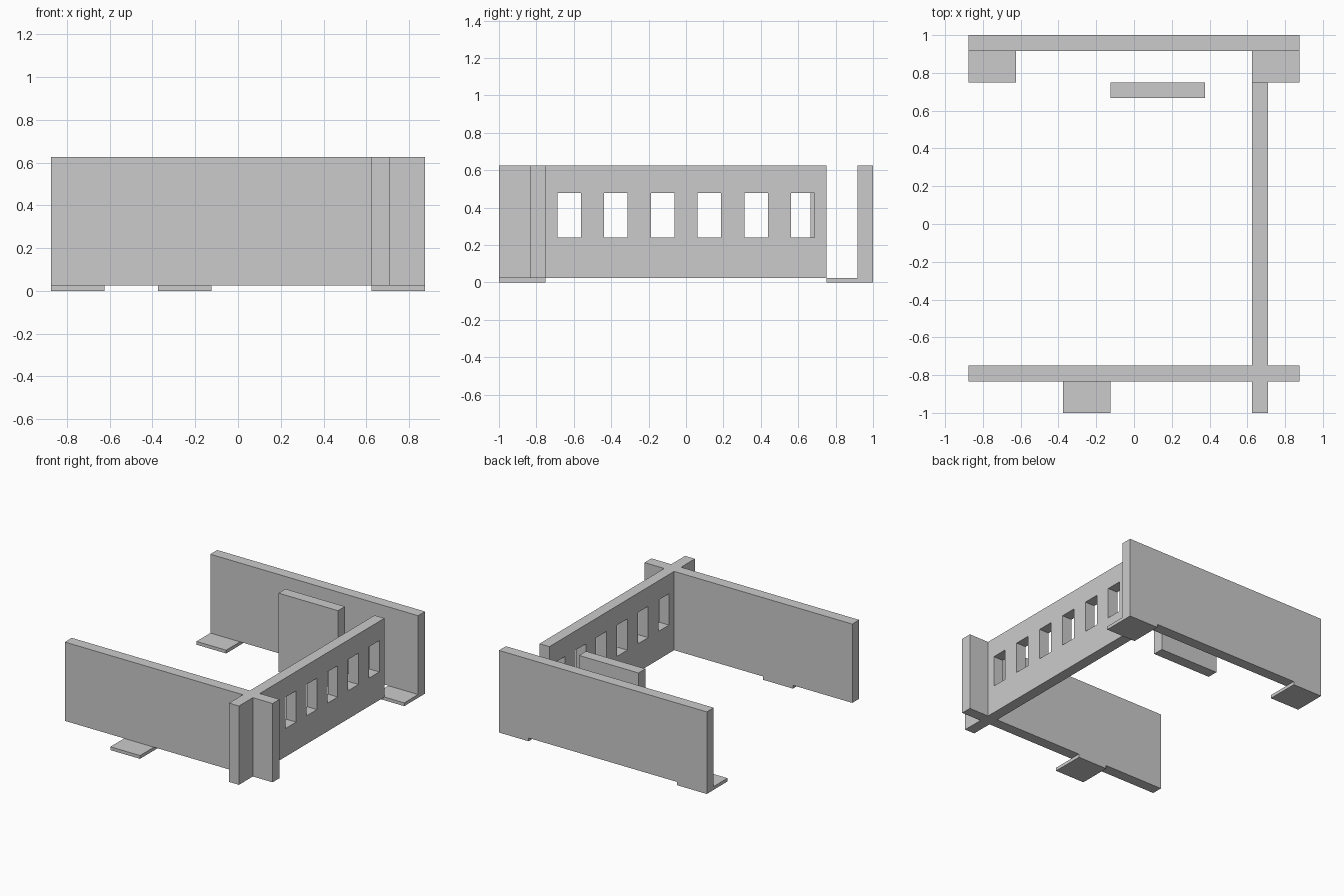
import bpy, bmesh
from mathutils import Matrix, Vector

if "Cube" in bpy.data.objects:
    bpy.data.objects.remove(bpy.data.objects["Cube"])

CELL = 0.25           # floor module
T = CELL / 3          # wall thickness
Z0, Z1 = 0.025, 0.625  # wall bottom and top


def boxes(name, bounds):
    """One object made of axis-aligned boxes given as (lo, hi) corners."""
    bm = bmesh.new()
    for lo, hi in bounds:
        lo, hi = Vector(lo), Vector(hi)
        m = Matrix.Translation((lo + hi) / 2) @ Matrix.Diagonal((*(hi - lo), 1))
        bmesh.ops.create_cube(bm, size=1, matrix=m)
    mesh = bpy.data.meshes.new(name)
    bm.to_mesh(mesh)
    bm.free()
    ob = bpy.data.objects.new(name, mesh)
    bpy.context.collection.objects.link(ob)
    return ob


def wall(name, x0, x1, y0, y1):
    return boxes(name, [((x0, y0, Z0), (x1, y1, Z1))])


# Solid walls and the short free-standing panel
wall("back_wall", -0.875, 0.875, 1 - T, 1)
wall("inner_panel", -0.125, 0.375, 0.75 - T, 0.75)

# Side wall with a row of windows, crossing the front wall
side = wall("window_wall", 0.625, 0.625 + T, -1, 0.75)
cutter = boxes("window_cutter", [
    ((0.5, y - 0.0625, 0.24), (0.85, y + 0.0625, 0.478))
    for y in [-0.625 + CELL * i for i in range(6)]])
cutter.hide_render = True
cutter.hide_viewport = True
cutter.display_type = 'WIRE'
mod = side.modifiers.new("windows", 'BOOLEAN')
mod.operation = 'DIFFERENCE'
mod.solver = 'EXACT'
mod.object = cutter

# Front wall, on both sides of the crossing
wall("front_wall", -0.875, 0.625, -0.75 - T, -0.75)
wall("front_wall_stub", 0.625 + T, 0.875, -0.75 - T, -0.75)

# Floor tiles under the walls
for name, x, y in (("floor_tile_back_left", -0.875, 0.75),
                   ("floor_tile_back_right", 0.625, 0.75),
                   ("floor_tile_front", -0.375, -1)):
    boxes(name, [((x, y, 0), (x + CELL, y + CELL, Z0))])
